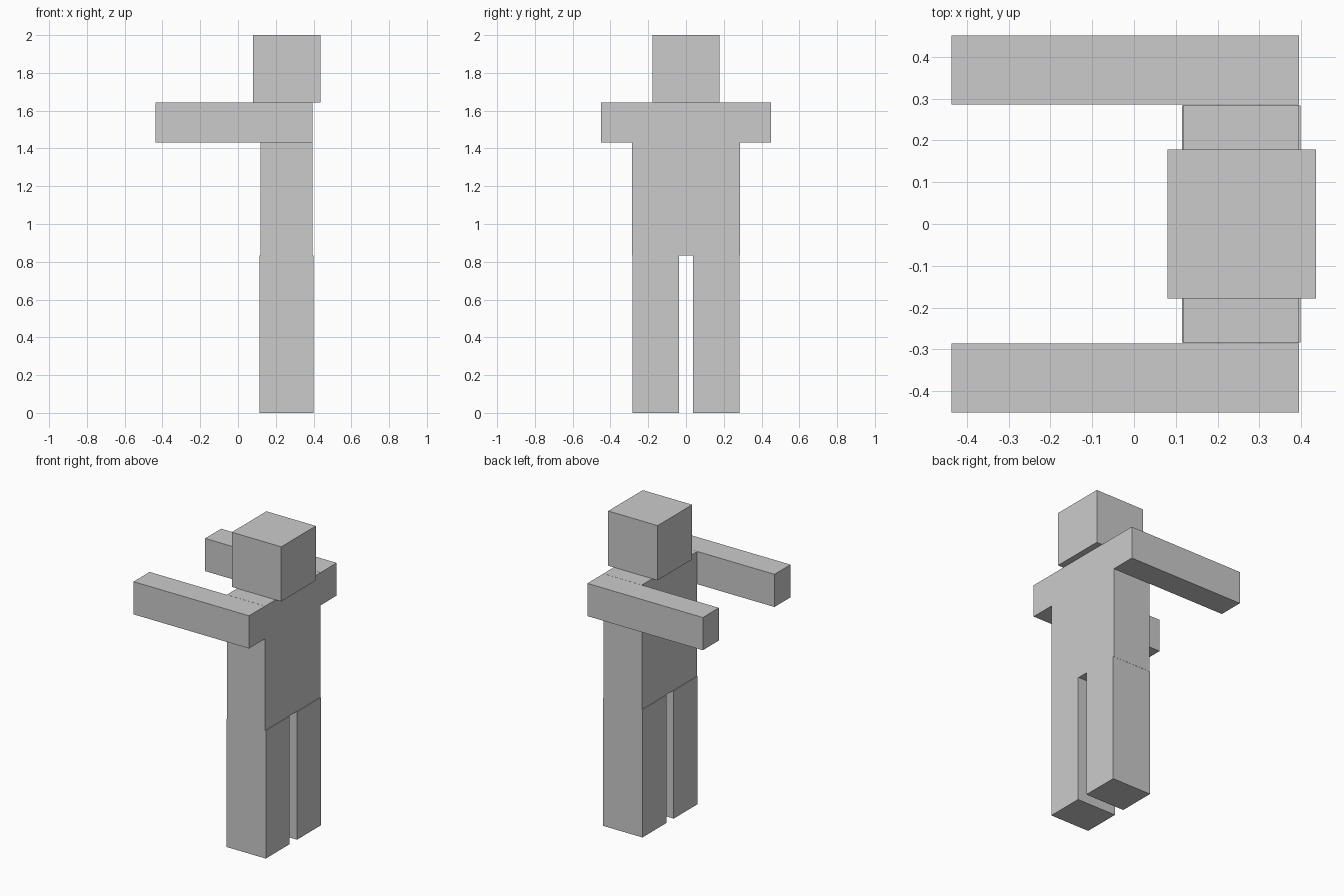
import bpy

if "Cube" in bpy.data.objects:
    bpy.data.objects.remove(bpy.data.objects["Cube"])


def box(name, x, y, z):
    """Axis-aligned box from (min, max) ranges."""
    size = [r[1] - r[0] for r in (x, y, z)]
    centre = [(r[0] + r[1]) / 2 for r in (x, y, z)]
    bpy.ops.mesh.primitive_cube_add(size=1, location=centre)
    ob = bpy.context.object
    ob.name = name
    ob.scale = size
    bpy.ops.object.transform_apply(location=True, rotation=False, scale=True)
    return ob


def mirrored_pair(name, x, y, z):
    """Box on the +y side and its mirror on the -y side."""
    box(name + "_left", x, y, z)
    box(name + "_right", x, (-y[1], -y[0]), z)


# Head and torso
box("head", (0.08, 0.436), (-0.178, 0.178), (1.644, 2.0))
box("torso", (0.119, 0.395), (-0.285, 0.285), (0.833, 1.644))

# Arms stretched forward
mirrored_pair("arm", (-0.437, 0.395), (0.286, 0.451), (1.431, 1.644))

# Legs, slightly deeper than the torso
mirrored_pair("leg", (0.115, 0.399), (0.038, 0.284), (0.0, 0.833))
